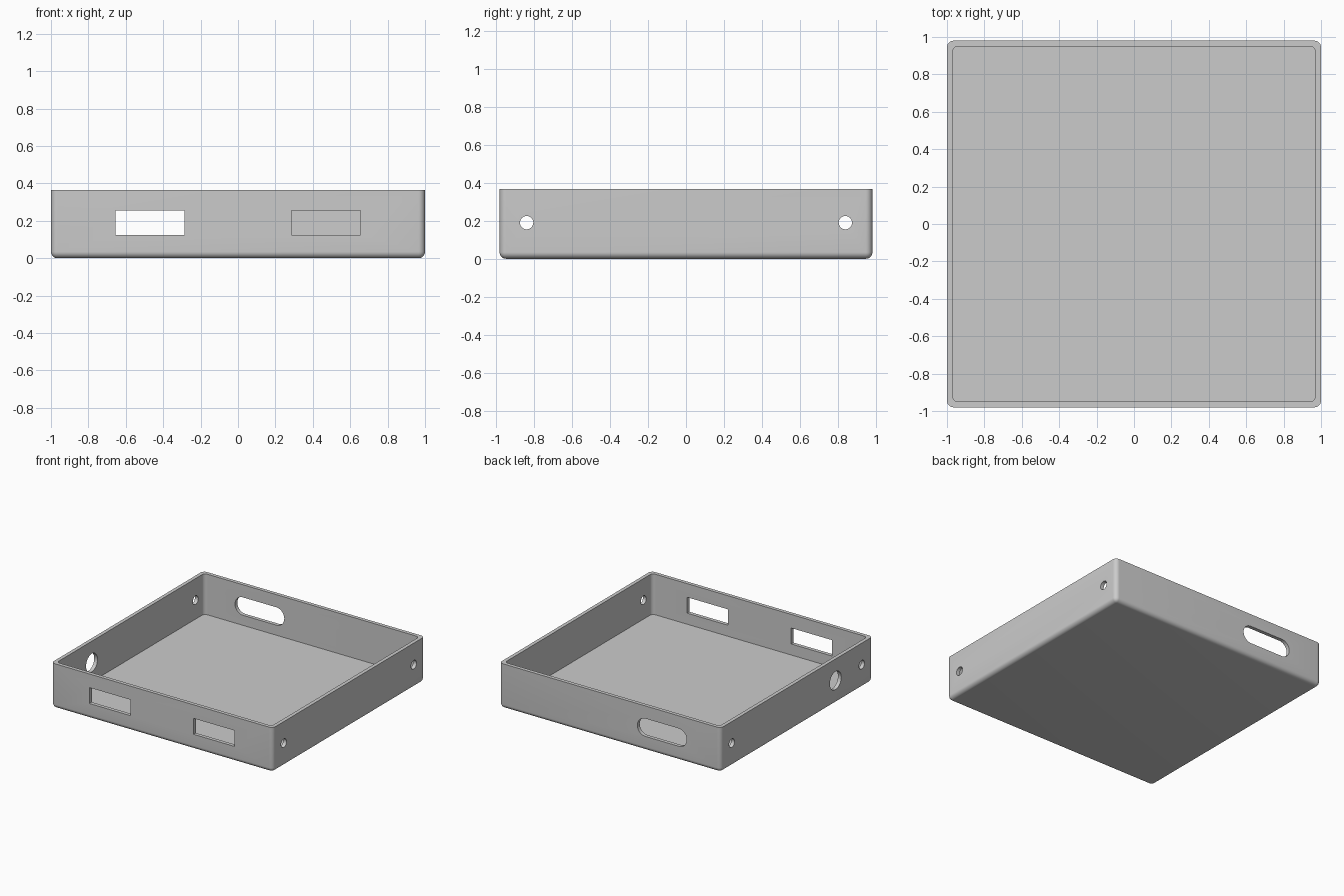
import bpy, bmesh, math
from mathutils import Matrix, Vector

if "Cube" in bpy.data.objects:
    bpy.data.objects.remove(bpy.data.objects["Cube"])

HX, HY, HEIGHT = 1.0, 0.98, 0.366
WALL, FLOOR, RADIUS = 0.03, 0.035, 0.035
HOLE_Z = 0.19

grey = bpy.data.materials.new("light grey")
grey.use_nodes = True
grey.diffuse_color = (0.6, 0.6, 0.6, 1)
grey.node_tree.nodes["Principled BSDF"].inputs["Base Color"].default_value = (0.6, 0.6, 0.6, 1)


def new_object(name, bm):
    bmesh.ops.recalc_face_normals(bm, faces=bm.faces)
    mesh = bpy.data.meshes.new(name)
    bm.to_mesh(mesh)
    bm.free()
    mesh.materials.append(grey)
    obj = bpy.data.objects.new(name, mesh)
    bpy.context.collection.objects.link(obj)
    return obj


def rounded_box(name, centre, size, radius=0, axis=2, round_bottom=False, segments=8):
    """Box whose edges along one axis, and optionally its bottom edges, are rounded."""
    bm = bmesh.new()
    bmesh.ops.create_cube(bm, size=1, matrix=Matrix.Translation(centre) @ Matrix.Diagonal((*size, 1)))
    low = min(v.co.z for v in bm.verts)

    def chosen(e):
        a, b = (v.co for v in e.verts)
        along = abs((b - a).normalized()[axis]) > 0.9
        return along or (round_bottom and max(a.z, b.z) < low + 1e-4)

    if radius:
        bmesh.ops.bevel(bm, geom=[e for e in bm.edges if chosen(e)], offset=radius,
                        segments=segments, profile=0.5, affect='EDGES')
    return new_object(name, bm)


def side_hole(name, x, y, radius):
    """Round cutter lying along x."""
    bm = bmesh.new()
    bmesh.ops.create_cone(bm, cap_ends=True, segments=40, radius1=radius, radius2=radius, depth=0.2,
                          matrix=Matrix.Translation((x, y, HOLE_Z)) @ Matrix.Rotation(math.pi / 2, 4, 'Y'))
    return new_object(name, bm)


# Tray shell
tray = rounded_box("tray", Vector((0, 0, HEIGHT / 2)), (2 * HX, 2 * HY, HEIGHT),
                   RADIUS, round_bottom=True)

# Open interior
top = HEIGHT + 0.2
cutters = [rounded_box("interior_cutter", Vector((0, 0, (FLOOR + top) / 2)),
                       (2 * (HX - WALL), 2 * (HY - WALL), top - FLOOR), 0.03)]

# Two front windows
for side in (-1, 1):
    cutters.append(rounded_box("window_cutter", Vector((side * 0.47, -HY, HOLE_Z)), (0.37, 0.2, 0.13)))

# Back handle slot
cutters.append(rounded_box("slot_cutter", Vector((-0.47, HY, HOLE_Z)), (0.445, 0.2, 0.146),
                           0.0729, axis=1, segments=16))

# Small holes near each corner and one large hole in the right wall
for x in (-HX, HX):
    for y in (-0.838, 0.838):
        cutters.append(side_hole("small_hole_cutter", x, y, 0.035))
cutters.append(side_hole("large_hole_cutter", -HX, -0.5, 0.074))

# Apply the cuts
bpy.ops.object.select_all(action='DESELECT')
bpy.context.view_layer.objects.active = tray
tray.select_set(True)
for cutter in cutters:
    mod = tray.modifiers.new("cut", 'BOOLEAN')
    mod.operation = 'DIFFERENCE'
    mod.solver = 'EXACT'
    mod.object = cutter
    bpy.ops.object.modifier_apply(modifier=mod.name)
    bpy.data.objects.remove(cutter)

bpy.ops.object.shade_smooth_by_angle(angle=math.radians(30))
